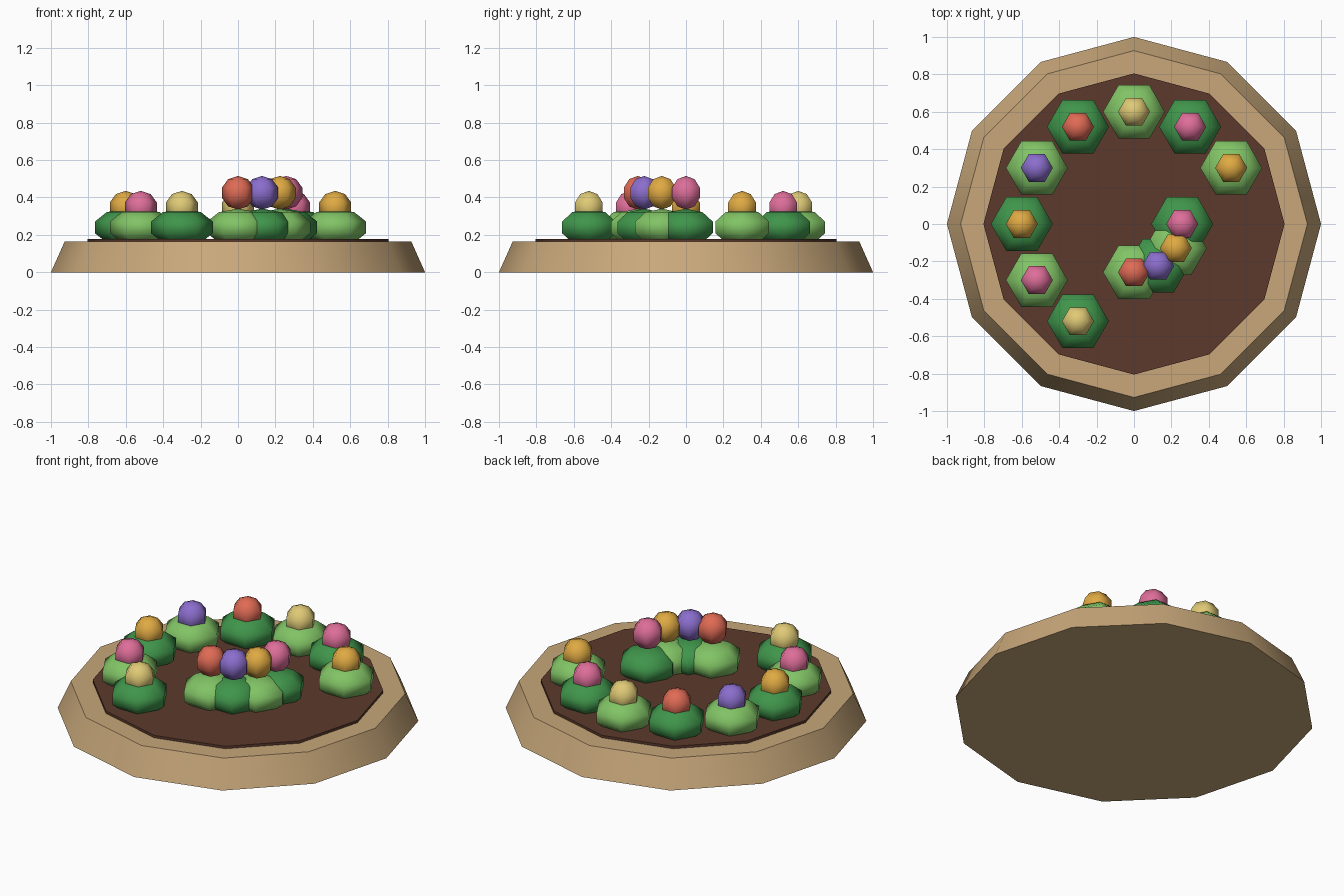
import bpy
import bmesh
from math import sin, cos, radians, pi

if "Cube" in bpy.data.objects:
    bpy.data.objects.remove(bpy.data.objects["Cube"], do_unlink=True)


def material(name, r, g, b):
    mat = bpy.data.materials.new(name)
    mat.use_nodes = True
    mat.diffuse_color = (r, g, b, 1)
    for node in mat.node_tree.nodes:
        if node.type == "BSDF_PRINCIPLED":
            node.inputs["Base Color"].default_value = (r, g, b, 1)
    return mat


wood = material("tan wood", 0.58, 0.39, 0.195)
soil = material("brown soil", 0.107, 0.042, 0.025)
dark = material("dark green", 0.05, 0.30, 0.07)
light = material("light green", 0.22, 0.55, 0.13)
red = material("red petal", 0.74, 0.145, 0.09)
purple = material("purple petal", 0.26, 0.155, 0.61)
gold = material("gold petal", 0.74, 0.40, 0.055)
cream = material("cream petal", 0.74, 0.59, 0.18)
pink = material("pink petal", 0.73, 0.155, 0.32)


def lathe(name, profile, sides, mat, location=(0, 0, 0), sharp=None):
    """Spin (radius, height) points around z, starting on +x."""
    bm = bmesh.new()
    verts = [bm.verts.new((r, 0, z)) for r, z in profile]
    edges = [bm.edges.new(pair) for pair in zip(verts, verts[1:])]
    bmesh.ops.spin(bm, geom=verts + edges, cent=(0, 0, 0), axis=(0, 0, 1),
                   angle=2 * pi, steps=sides, use_merge=False)
    bmesh.ops.remove_doubles(bm, verts=bm.verts[:], dist=0.0005)
    bmesh.ops.recalc_face_normals(bm, faces=bm.faces[:])
    mesh = bpy.data.meshes.new(name)
    bm.to_mesh(mesh)
    bm.free()
    mesh.materials.append(mat)
    mesh.shade_smooth()
    if sharp:
        mesh.set_sharp_from_angle(angle=radians(sharp))
    obj = bpy.data.objects.new(name, mesh)
    obj.location = location
    bpy.context.collection.objects.link(obj)
    return obj


def ball(name, radius, height, mat, location):
    """Coarse six-sided ball with five bands."""
    profile = [(radius * sin(i * pi / 5), height * cos(i * pi / 5)) for i in range(6)]
    return lathe(name, profile, 6, mat, location)


def ring(name, radius, start, step, flower_z, plants):
    """Row of bushes along an arc, each topped with a flower."""
    for i, (leaf, petal) in enumerate(plants):
        a = radians(start + i * step)
        x, y = radius * cos(a), radius * sin(a)
        ball(f"{name}_bush_{i + 1}", 0.174, 0.1, leaf, (x, y, 0.24))
        ball(f"{name}_flower_{i + 1}", 0.09, 0.09, petal, (x, y, flower_z))


# Planter bed and soil
lathe("planter_base", [(0, 0), (1, 0), (0.927, 0.164), (0, 0.164)], 12, wood, sharp=40)
lathe("soil_disc", [(0, 0.15), (0.805, 0.15), (0.805, 0.179), (0, 0.179)], 12, soil, sharp=40)

# Outer and inner arcs of plants
ring("outer", 0.6, 30, 30, 0.345, [
    (light, gold), (dark, pink), (light, cream), (dark, red),
    (light, purple), (dark, gold), (light, pink), (dark, cream)])
ring("inner", 0.258, 0, -30, 0.425, [
    (dark, pink), (light, gold), (dark, purple), (light, red)])
